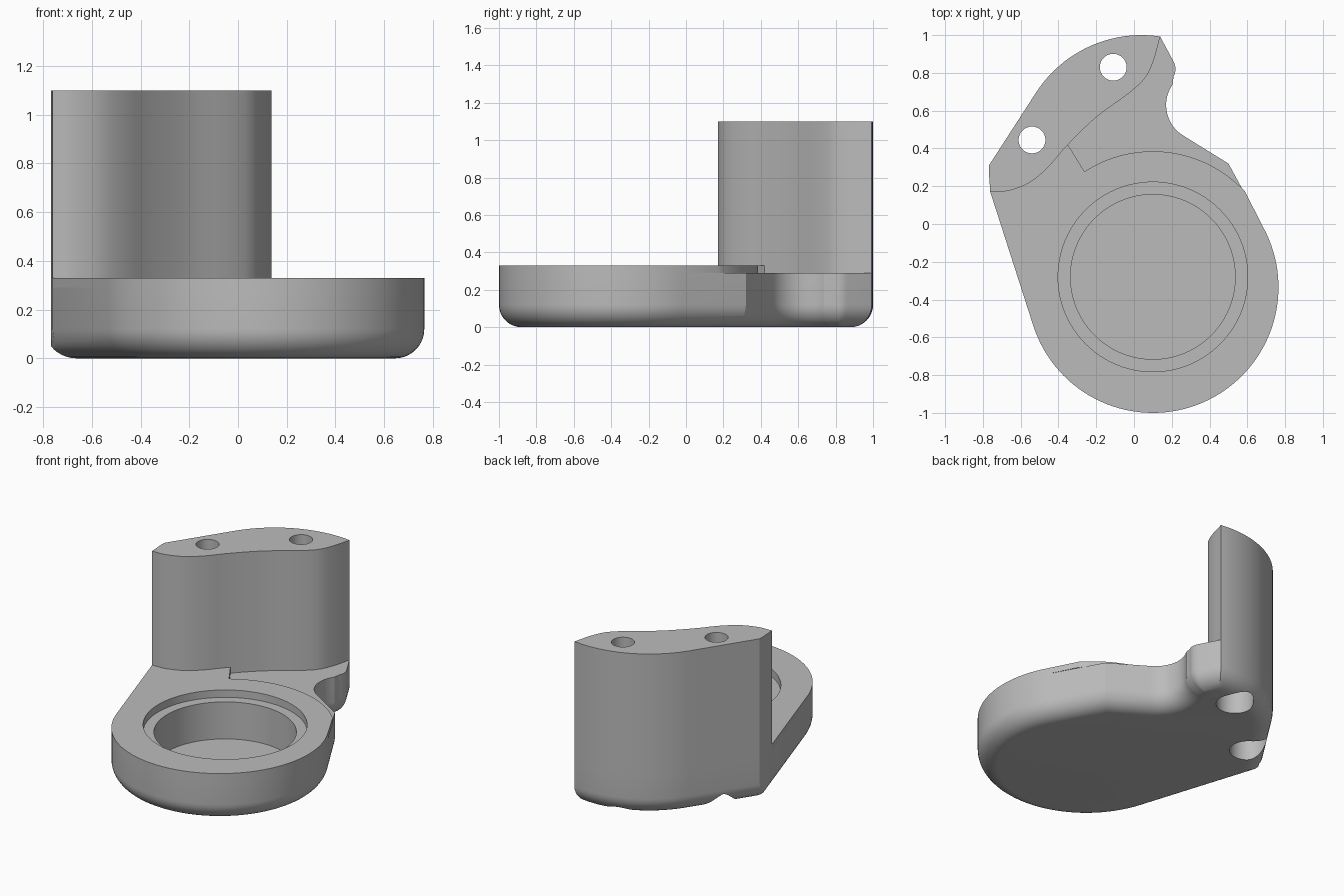
import bpy, bmesh
from math import sin, cos, radians, pi
from mathutils import Vector

cube = bpy.data.objects.get("Cube")
if cube:
    bpy.data.objects.remove(cube)

grey = bpy.data.materials.new("plain grey")
grey.use_nodes = True
colour = (0.5, 0.5, 0.5, 1)
grey.diffuse_color = colour
next(n for n in grey.node_tree.nodes if n.type == 'BSDF_PRINCIPLED').inputs["Base Color"].default_value = colour

SHELF, RIM, TOP, FILLET = 0.29, 0.33, 1.10, 0.12
LEFT_LIMIT = -0.768
POCKET = (0.1, -0.28)
HOLES = [(-0.11, 0.83), (-0.54, 0.445)]


def arc(cx, cy, r, a, b, n):
    angles = [radians(a + (b - a) * i / n) for i in range(n + 1)]
    return [Vector((cx + r * cos(t), cy + r * sin(t))) for t in angles]


def spline(points, n=5):
    p = [Vector(q) for q in points]
    p = [2 * p[0] - p[1]] + p + [2 * p[-1] - p[-2]]
    out = []
    for a, b, c, d in zip(p, p[1:], p[2:], p[3:]):
        for i in range(n):
            t = i / n
            out.append(0.5 * (2 * b + (c - a) * t + (2 * a - 5 * b + 4 * c - d) * t * t
                              + (3 * b - a - 3 * c + d) * t ** 3))
    return out + [p[-2]]


def inset(points, d):
    """Offset a counter-clockwise outline inward, closing up any flipped edges."""
    n = len(points)
    out = []
    for i, p in enumerate(points):
        u = (p - points[i - 1]).normalized()
        v = (points[(i + 1) % n] - p).normalized()
        n1, n2 = Vector((-u.y, u.x)), Vector((-v.y, v.x))
        out.append(p + (n1 + n2) * d / (1 + n1.dot(n2)))
    for _ in range(40):
        for i in range(n):
            j = (i + 1) % n
            if (out[j] - out[i]).dot(points[j] - points[i]) < 0:
                mid = (out[i] + out[j]) / 2
                out[i], out[j] = mid, mid.copy()
    return [Vector((max(p.x, LEFT_LIMIT), p.y)) for p in out]


def loft(name, layers):
    """Skin a closed solid through (outline, height) layers."""
    bm = bmesh.new()
    rings = [[bm.verts.new((p.x, p.y, z)) for p in pts] for pts, z in layers]
    n = len(rings[0])
    for lo, hi in zip(rings, rings[1:]):
        for i in range(n):
            j = (i + 1) % n
            bm.faces.new((lo[i], lo[j], hi[j], hi[i]))
    bm.faces.new(rings[0][::-1])
    bm.faces.new(rings[-1])
    bmesh.ops.remove_doubles(bm, verts=bm.verts, dist=0.0005)
    bmesh.ops.recalc_face_normals(bm, faces=bm.faces)
    mesh = bpy.data.meshes.new(name)
    bm.to_mesh(mesh)
    bm.free()
    mesh.materials.append(grey)
    obj = bpy.data.objects.new(name, mesh)
    bpy.context.collection.objects.link(obj)
    return obj


def drill(obj, centre, r, z0, z1, n=48):
    circle = arc(*centre, r, 0, 360, n)[:-1]
    cutter = loft("cutter", [(circle, z0), (circle, z1)])
    cutter.hide_render = True
    mod = obj.modifiers.new("drill", 'BOOLEAN')
    mod.operation, mod.solver, mod.object = 'DIFFERENCE', 'EXACT', cutter
    bpy.context.view_layer.objects.active = obj
    bpy.ops.object.modifier_apply(modifier=mod.name)
    bpy.data.objects.remove(cutter)


# Shared outline pieces
bowl = arc(0.1, -0.335, 0.665, 197.7, 388.6, 64)
dent = arc(0.36, 0.63, 0.19, 239, 145, 16)
nub = arc(0.14, 0.82, 0.08, -30, 30, 5)
back = arc(0.04, 0.335, 0.665, 81.5, 147, 24)
left_corner = [Vector((-0.77, 0.31)), Vector((-0.793, 0.27)), Vector((-0.761, 0.17))]
front_curve = spline([(-0.761, 0.17), (-0.67, 0.175), (-0.56, 0.215), (-0.46, 0.295), (-0.35, 0.42),
                      (-0.2, 0.565), (-0.03, 0.69), (0.06, 0.775), (0.105, 0.87), back[0]])

# Base with a rounded lower edge
outline = bowl + [Vector((0.5, 0.32))] + dent + nub + back + left_corner
layers = []
for k in range(11):
    t = k / 10 * pi / 2
    layers.append((inset(outline, FILLET * (1 - sin(t))), FILLET * (1 - cos(t))))
layers.append((layers[-1][0], SHELF))
base = loft("base", layers)

# Raised plate around the pocket, with a step beside the tower
step = front_curve[:21][::-1]
plate_outline = bowl + arc(*POCKET, 0.665, 43, 123, 32) + step[:-1] + [left_corner[-1]]
plate = loft("raised_plate", [(plate_outline, SHELF), (plate_outline, RIM)])

# Tower at the back
tower_outline = inset(front_curve + back[1:] + left_corner[:2], 0)
tower = loft("tower", [(tower_outline, SHELF), (tower_outline, TOP)])

# Stepped round pocket
for part in (base, plate):
    drill(part, POCKET, 0.502, 0.28, 0.5, 96)
drill(base, POCKET, 0.436, 0.03, 0.5, 96)

# Bolt holes, widened underneath
for hole in HOLES:
    drill(base, hole, 0.115, -0.1, 0.2)
    for part in (base, tower):
        drill(part, hole, 0.071, -0.2, 1.3)

# Smooth curves with crisp edges
for part in (base, plate, tower):
    bpy.ops.object.select_all(action='DESELECT')
    part.select_set(True)
    bpy.context.view_layer.objects.active = part
    bpy.ops.object.shade_smooth_by_angle(angle=radians(25))
